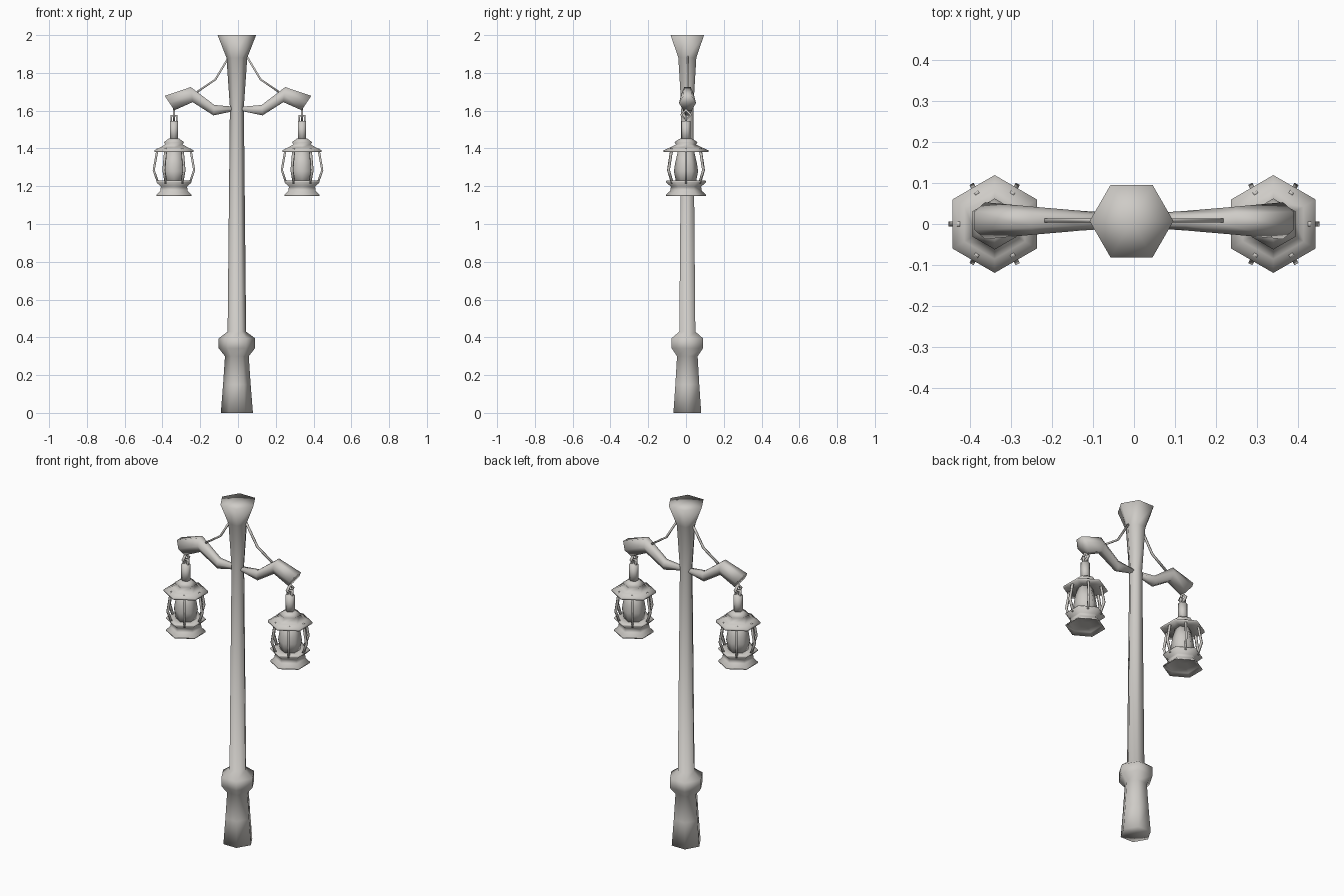
import bpy
from math import cos, sin, pi
from mathutils import Vector

cube = bpy.data.objects.get("Cube")
if cube:
    bpy.data.objects.remove(cube)

metal = bpy.data.materials.new("warm_grey")
metal.use_nodes = True
GREY = (0.62, 0.60, 0.57, 1)
metal.diffuse_color = GREY
metal.node_tree.nodes["Principled BSDF"].inputs["Base Color"].default_value = GREY


def skin(name, rings, closed=False):
    """Bridge equal rings of points; fan or loop the ends."""
    n, count = len(rings[0]), len(rings)
    verts = [p for ring in rings for p in ring]
    faces = []
    for i in range(count if closed else count - 1):
        a, b = i * n, (i + 1) % count * n
        for j in range(n):
            k = (j + 1) % n
            faces.append((a + j, a + k, b + k, b + j))
    if not closed:
        # end caps fan out from a centre point
        for start, flip in ((0, True), ((count - 1) * n, False)):
            ring = verts[start:start + n]
            verts.append(sum((Vector(p) for p in ring), Vector()) / n)
            for j in range(n):
                f = (start + j, start + (j + 1) % n, len(verts) - 1)
                faces.append(f[::-1] if flip else f)
    mesh = bpy.data.meshes.new(name)
    mesh.from_pydata(verts, [], faces)
    mesh.materials.append(metal)
    mesh.polygons.foreach_set("use_smooth", [True] * len(mesh.polygons))
    mesh.update()
    obj = bpy.data.objects.new(name, mesh)
    bpy.context.collection.objects.link(obj)
    return obj


def lathe(name, profile, x, y, phase=0.0):
    """Six-sided turned shape from (radius, height) pairs."""
    return skin(name, [[(x + r * cos(phase + j * pi / 3), y + r * sin(phase + j * pi / 3), z)
                        for j in range(6)] for r, z in profile])


def rod(name, points, radius, sides=4, closed=False):
    """Thin rod along a bent path."""
    pts = [Vector(p) for p in points]
    n = len(pts)
    normal = (pts[1] - pts[0]).cross(pts[2] - pts[1]).normalized()
    rings = []
    for i, p in enumerate(pts):
        a = pts[i - 1] if closed or i else p
        b = pts[(i + 1) % n] if closed or i < n - 1 else p
        side = normal.cross((b - a).normalized())
        # offset phase puts flat sides outward
        rings.append([p + radius * (cos(t) * side + sin(t) * normal)
                      for t in [(j + 0.5) * 2 * pi / sides for j in range(sides)]])
    return skin(name, rings, closed)


# Post with flared foot, collar and flared head
lathe("post", [(0.085, 0), (0.073, 0.15), (0.063, 0.3), (0.096, 0.342), (0.096, 0.395),
               (0.049, 0.43), (0.037, 1.62), (0.055, 1.88), (0.102, 2)], -0.006, 0.007)

# Arm stations: top (x, z), bottom (x, z), half width
ARM = [((0.01, 1.62), (0.01, 1.6), 0.016), ((0.125, 1.63), (0.13, 1.575), 0.024),
       ((0.25, 1.725), (0.24, 1.645), 0.034), ((0.388, 1.678), (0.337, 1.602), 0.045)]
BRACE = [(0.215, 1.7), (0.12, 1.765), (0.045, 1.89)]
CAGE = [(0.085, 1.4), (0.092, 1.37), (0.107, 1.285), (0.083, 1.215)]

for side, s in (("left", 1), ("right", -1)):
    # Bent arm, six-sided with flat top
    rings = []
    for top, bottom, w in ARM:
        t, b = Vector((s * top[0], 0.008, top[1])), Vector((s * bottom[0], 0.008, bottom[1]))
        rings.append([(t + b) / 2 + (t - b) / 2 * (sin(j * pi / 3) / sin(pi / 3))
                      + Vector((0, s * w * cos(j * pi / 3), 0)) for j in range(6)])
    skin(side + "_arm", rings)
    rod(side + "_brace", [(s * x, 0.009, z) for x, z in BRACE], 0.007)

    # Hanging links and stem
    cx = s * 0.339
    rod(side + "_upper_link", [(cx, 0.026 * cos(j * pi / 2), 1.578 + 0.026 * sin(j * pi / 2))
                               for j in range(4)], 0.009, closed=True)
    rod(side + "_lower_link", [(cx + dx, 0, z) for dx, z in
                               ((-0.015, 1.54), (0.015, 1.54), (0.015, 1.572), (-0.015, 1.572))],
        0.008, closed=True)
    lathe(side + "_stem", [(0.025, 1.44), (0.025, 1.545)], cx, 0, pi / 6)

    # Lantern roof, glass and base
    lathe(side + "_lantern_roof", [(0.045, 1.385), (0.119, 1.38), (0.119, 1.39), (0.085, 1.405),
                                   (0.052, 1.422), (0.062, 1.433), (0.03, 1.453)], cx, 0, pi / 6)
    lathe(side + "_lantern_glass", [(0.05, 1.21), (0.064, 1.28), (0.058, 1.32), (0.042, 1.39)],
          cx, 0, pi / 6)
    lathe(side + "_lantern_base", [(0.03, 1.165), (0.085, 1.165), (0.106, 1.148), (0.106, 1.155),
                                   (0.084, 1.175), (0.08, 1.198), (0.108, 1.222), (0.104, 1.229),
                                   (0.05, 1.224)], cx, 0, pi / 6)

    # Six bowed cage bars
    for k in range(6):
        a = k * pi / 3
        rod(f"{side}_cage_bar_{k + 1}",
            [(cx + r * cos(a), r * sin(a), z) for r, z in CAGE], 0.008)
